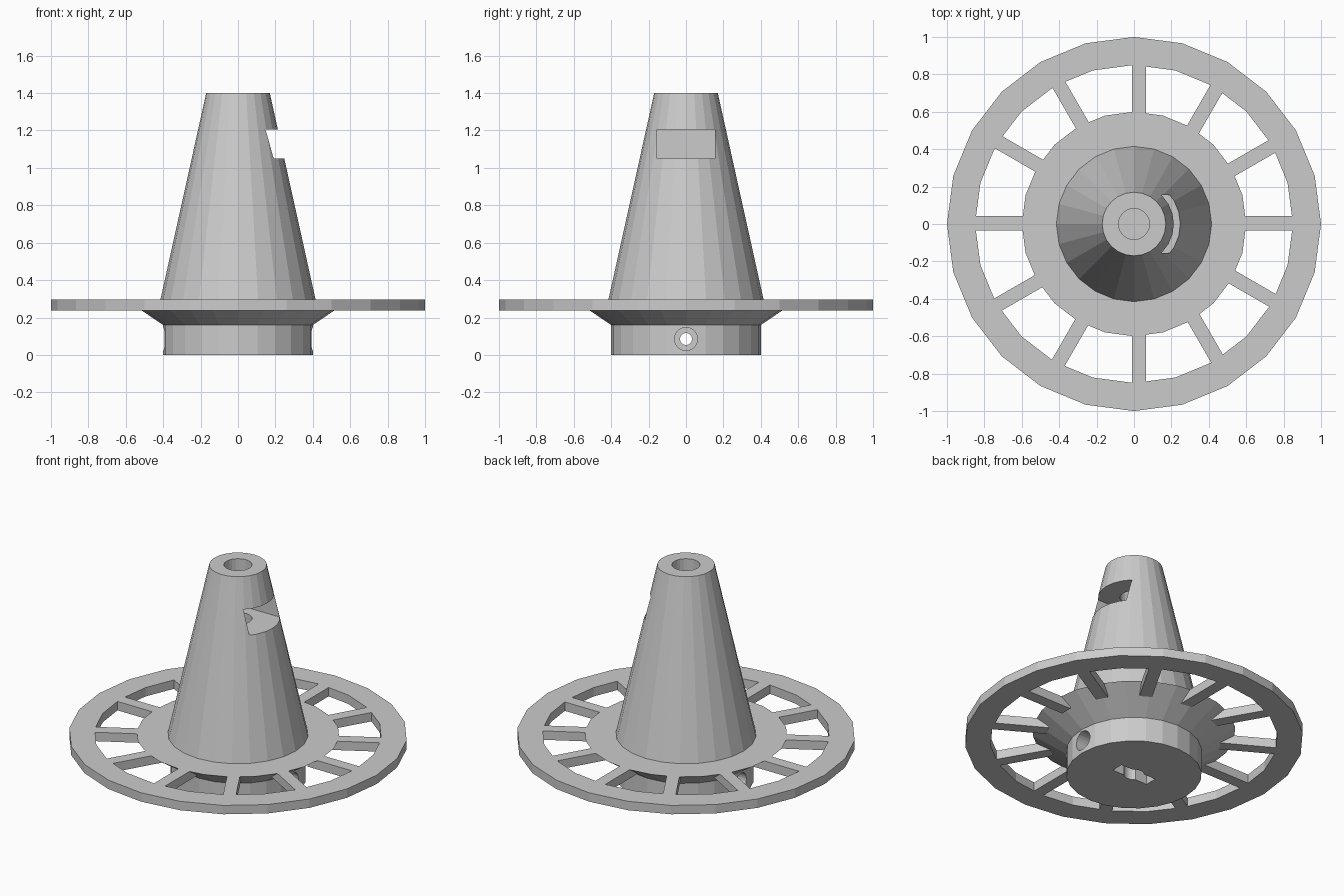
import bpy, bmesh, math
from mathutils import Matrix, Vector

if "Cube" in bpy.data.objects:
    bpy.data.objects.remove(bpy.data.objects["Cube"], do_unlink=True)

SIDES = 24
DISC_LOW, DISC_TOP = 0.237, 0.295

grey = bpy.data.materials.new("plain_grey")
grey.use_nodes = True
grey.diffuse_color = (0.6, 0.6, 0.6, 1)
grey.node_tree.nodes["Principled BSDF"].inputs["Base Color"].default_value = (0.6, 0.6, 0.6, 1)


def make_object(name, bm):
    bmesh.ops.recalc_face_normals(bm, faces=bm.faces)
    mesh = bpy.data.meshes.new(name)
    bm.to_mesh(mesh)
    bm.free()
    mesh.materials.append(grey)
    obj = bpy.data.objects.new(name, mesh)
    bpy.context.collection.objects.link(obj)
    return obj


def revolve(name, profile, closed=False):
    """Turn a radius/height profile around the z axis."""
    bm = bmesh.new()
    rings = []
    for r, z in profile:
        rings.append([bm.verts.new((r * math.cos(a), r * math.sin(a), z))
                      for a in (math.tau * i / SIDES for i in range(SIDES))])
    pairs = list(zip(rings, rings[1:]))
    if closed:
        pairs.append((rings[-1], rings[0]))
    else:
        bm.faces.new(rings[0])
        bm.faces.new(rings[-1])
    for low, high in pairs:
        for i in range(SIDES):
            j = (i + 1) % SIDES
            bm.faces.new((low[i], low[j], high[j], high[i]))
    return make_object(name, bm)


def box(name, low, high):
    low, high = Vector(low), Vector(high)
    bm = bmesh.new()
    place = Matrix.Translation((low + high) / 2) @ Matrix.Diagonal((*(high - low), 1))
    bmesh.ops.create_cube(bm, size=1, matrix=place)
    return make_object(name, bm)


def cut(target, cutter):
    cutter.hide_render = True
    mod = target.modifiers.new("cut", 'BOOLEAN')
    mod.operation, mod.solver, mod.object = 'DIFFERENCE', 'EXACT', cutter
    bpy.context.view_layer.objects.active = target
    bpy.ops.object.modifier_apply(modifier=mod.name)
    bpy.data.objects.remove(cutter, do_unlink=True)


def rod(name, radius, x_low, x_high, z):
    """Cylinder lying along x."""
    bm = bmesh.new()
    place = Matrix.Translation(((x_low + x_high) / 2, 0, z)) @ Matrix.Rotation(math.pi / 2, 4, 'Y')
    bmesh.ops.create_cone(bm, cap_ends=True, segments=SIDES, radius1=radius,
                          radius2=radius, depth=x_high - x_low, matrix=place)
    return make_object(name, bm)


# Collar, flared hub and tapered cone in one turned body
body = revolve("cone_body", [(0.4, 0), (0.4, 0.16), (0.6, DISC_TOP),
                             (0.415, DISC_TOP), (0.17, 1.4)])

# Top bore, side pocket, keyed shaft hole underneath
cut(body, revolve("top_bore", [(0.083, 0.5), (0.083, 1.5)]))
cut(body, box("side_pocket", (-0.1, -0.155, 1.05), (0.5, 0.155, 1.206)))
cut(body, revolve("shaft_hole", [(0.06, -0.1), (0.06, 0.3)]))
cut(body, box("key_slot", (-0.13, -0.04, -0.1), (0.13, 0.04, 0.27)))

# Cross screw hole with a wider recess on each side
cut(body, rod("screw_hole", 0.032, -0.6, 0.6, 0.085))
for side in (-1, 1):
    ends = sorted((side * 0.25, side * 0.6))
    cut(body, rod("screw_recess", 0.062, *ends, 0.085))

# Outer rim of the wheel
revolve("wheel_rim", [(0.85, DISC_LOW), (1, DISC_LOW), (1, DISC_TOP), (0.85, DISC_TOP)], closed=True)

# Twelve flat spokes
for i in range(12):
    spoke = box(f"spoke_{i + 1}", (0.5, -0.038, DISC_LOW), (0.88, 0.038, DISC_TOP))
    spoke.data.transform(Matrix.Translation((0.026, 0.004, 0))
                         @ Matrix.Rotation(math.tau * i / 12, 4, 'Z'))
